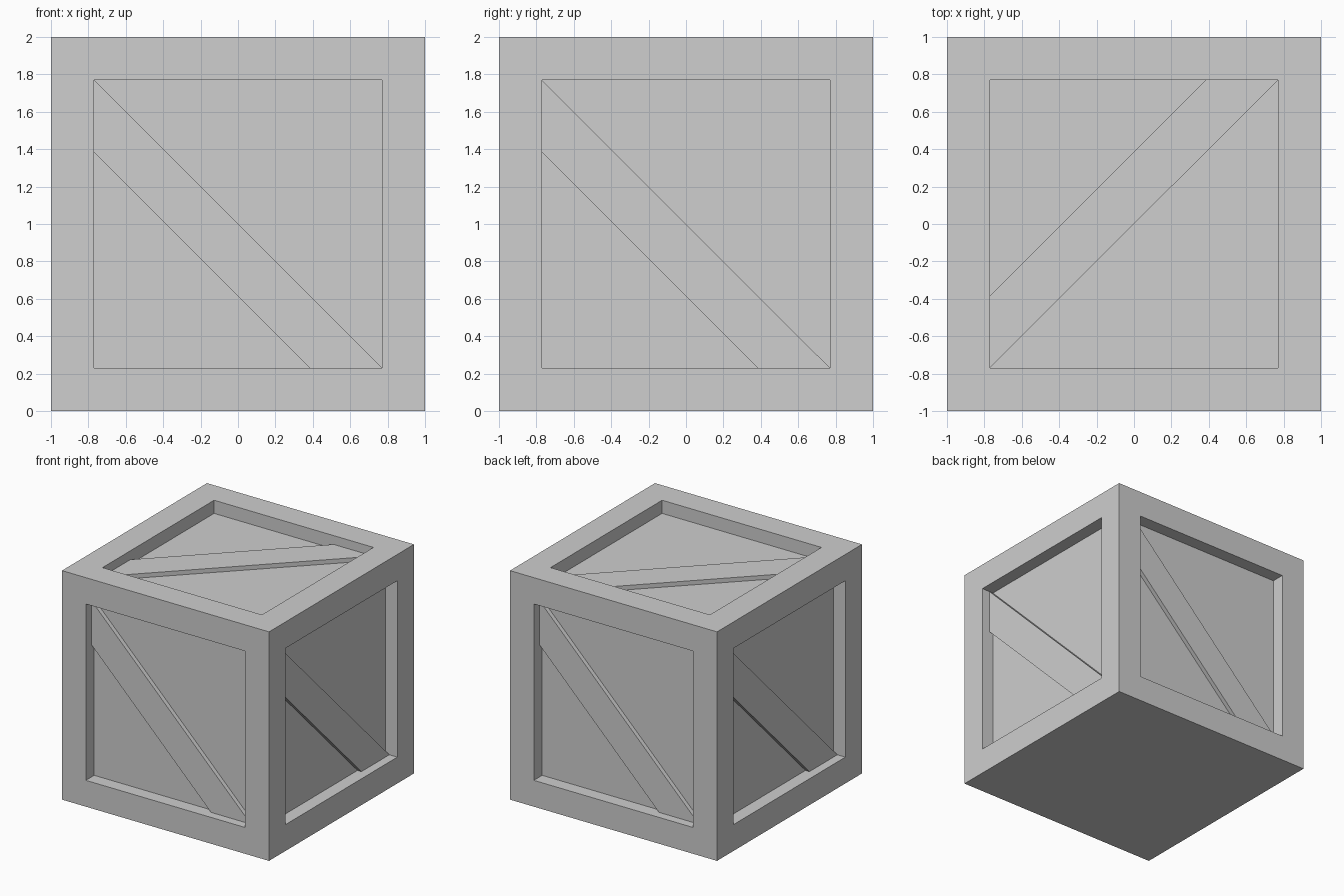
import bpy, bmesh
from math import radians
from mathutils import Matrix, Vector

RIM = 0.23       # frame width
RECESS = 0.115   # panel depth
BRACE = 0.077    # depth of the brace face
IN = 1 - RIM     # half size of a panel

cube = bpy.data.objects.get("Cube")
if cube:
    bpy.data.objects.remove(cube, do_unlink=True)

grey = bpy.data.materials.new("light_grey")
grey.use_nodes = True
colour = (0.62, 0.62, 0.62, 1)
grey.diffuse_color = colour
grey.node_tree.nodes["Principled BSDF"].inputs["Base Color"].default_value = colour


def add_object(name, bm):
    bmesh.ops.recalc_face_normals(bm, faces=bm.faces)
    mesh = bpy.data.meshes.new(name)
    bm.to_mesh(mesh)
    bm.free()
    mesh.materials.append(grey)
    obj = bpy.data.objects.new(name, mesh)
    bpy.context.collection.objects.link(obj)
    return obj


# Crate body: recessed panels on every face but the underside
bm = bmesh.new()
bmesh.ops.create_cube(bm, size=2, matrix=Matrix.Translation((0, 0, 1)))
bm.normal_update()
panels = [f for f in bm.faces if f.normal.z > -0.5]
for width in (RIM, 0):
    bmesh.ops.inset_individual(bm, faces=panels, thickness=width, use_even_offset=True)
for f in panels:
    inward = -f.calc_center_median() + Vector((0, 0, 1))
    bmesh.ops.translate(bm, verts=f.verts, vec=inward.normalized() * RECESS)
add_object("crate_body", bm)


# Diagonal brace, drawn flat and turned onto its face
def add_brace(name, turn):
    bm = bmesh.new()
    outline = [(-IN, IN), (-IN, IN / 2), (IN / 2, -IN), (IN, -IN)]
    face = bm.faces.new([bm.verts.new((u, v, 1 - RECESS)) for u, v in outline])
    top = bmesh.ops.extrude_face_region(bm, geom=[face])["geom"]
    bmesh.ops.translate(bm, vec=(0, 0, RECESS - BRACE),
                        verts=[g for g in top if isinstance(g, bmesh.types.BMVert)])
    bm.transform(Matrix.Translation((0, 0, 1)) @ turn)
    add_object(name, bm)


upright = Matrix.Rotation(radians(90), 4, 'X')
for i, side in enumerate(("front", "left", "back", "right")):
    add_brace(side + "_brace", Matrix.Rotation(radians(90 * i), 4, 'Z') @ upright)
add_brace("top_brace", Matrix.Rotation(radians(-90), 4, 'Z'))
